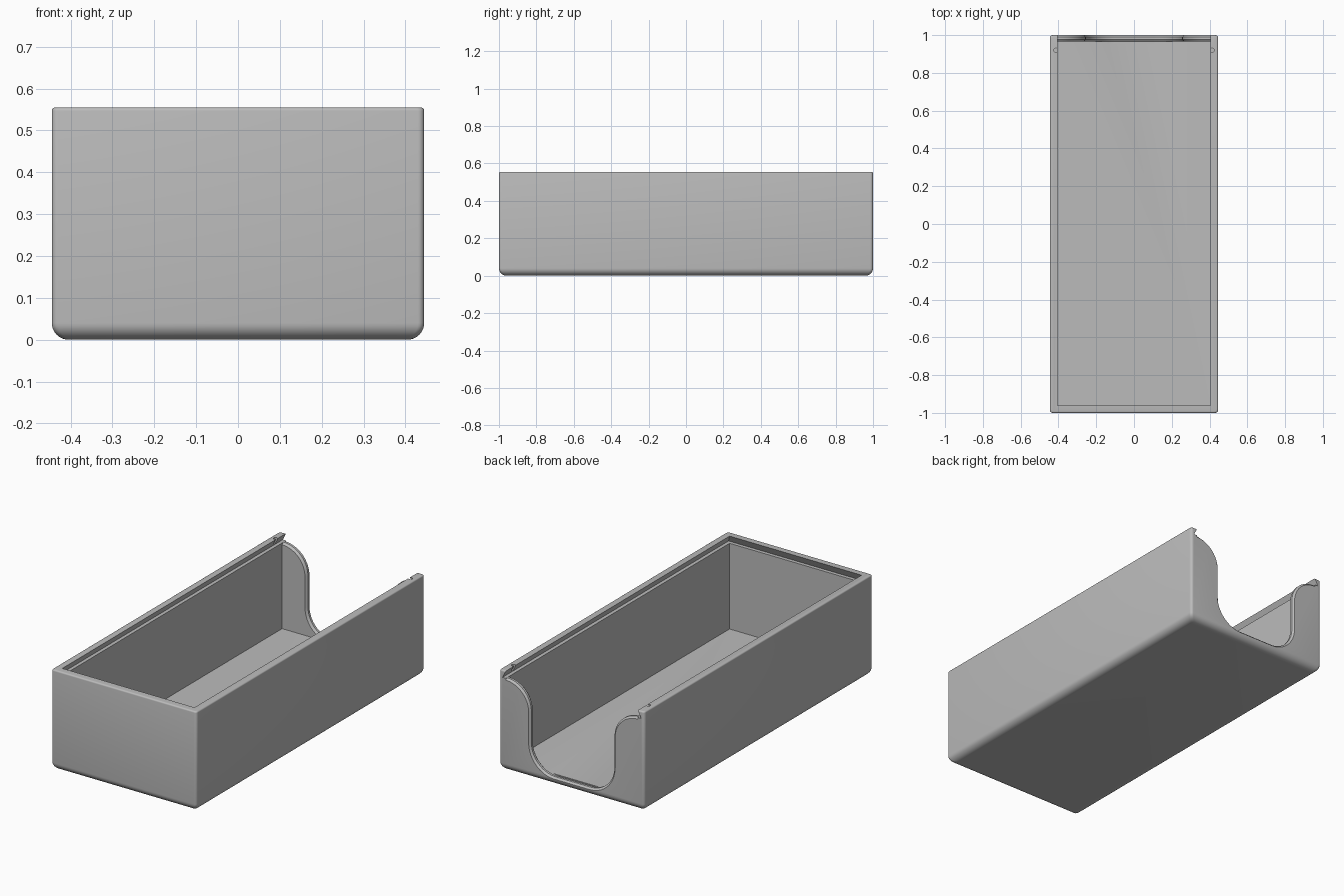
import bpy
import bmesh
import math
from math import cos, sin, pi

cube = bpy.data.objects.get("Cube")
if cube:
    bpy.data.objects.remove(cube, do_unlink=True)

HALF_X, HALF_Y, HEIGHT = 0.445, 1.0, 0.555
IN_X, IN_FRONT, IN_BACK = 0.405, -0.96, 0.965
FLOOR, LEDGE = 0.04, 0.515

grey = bpy.data.materials.new("plain grey")
grey.use_nodes = True
colour = (0.5, 0.5, 0.5, 1)
grey.diffuse_color = colour
grey.node_tree.nodes["Principled BSDF"].inputs["Base Color"].default_value = colour


def loft(name, rings):
    """Closed solid through rings of equal point count."""
    bm = bmesh.new()
    loops = [[bm.verts.new(p) for p in ring] for ring in rings]
    n = len(loops[0])
    for a, b in zip(loops, loops[1:]):
        for i in range(n):
            j = (i + 1) % n
            bm.faces.new((a[i], a[j], b[j], b[i]))
    bm.faces.new(loops[0][::-1])
    bm.faces.new(loops[-1])
    bmesh.ops.recalc_face_normals(bm, faces=bm.faces)
    mesh = bpy.data.meshes.new(name)
    bm.to_mesh(mesh)
    bm.free()
    mesh.materials.append(grey)
    obj = bpy.data.objects.new(name, mesh)
    bpy.context.collection.objects.link(obj)
    return obj


def rounded_ring(inset, z, radius=0.015, steps=5):
    points = []
    for k, (sx, sy) in enumerate(((1, 1), (-1, 1), (-1, -1), (1, -1))):
        for i in range(steps + 1):
            a = (k + i / steps) * pi / 2
            points.append((sx * (HALF_X - inset - radius) + radius * cos(a),
                           sy * (HALF_Y - inset - radius) + radius * sin(a), z))
    return points


def rect_ring(x, front, back, z):
    return [(-x, front, z), (x, front, z), (x, back, z), (-x, back, z)]


def cutout_ring(y, grow, steps=16):
    """Bell-shaped opening, enlarged by grow."""
    bend, low, high = 0.15, 0.195, 0.365
    half = []
    for i in range(steps + 1):
        a = -pi / 2 + i / steps * pi / 2
        r = bend + grow
        half.append((0.105 + r * cos(a), low + r * sin(a)))
    for i in range(steps + 1):
        a = pi - i / steps * pi / 2
        r = bend - grow
        half.append((0.405 + r * cos(a), high + r * sin(a)))
    half.append((0.405, 0.6))
    return [(x, y, z) for x, z in half] + [(-x, y, z) for x, z in reversed(half)]


def carve(target, cutter):
    mod = target.modifiers.new("carve", "BOOLEAN")
    mod.operation = "DIFFERENCE"
    mod.solver = "EXACT"
    mod.object = cutter
    bpy.context.view_layer.objects.active = target
    bpy.ops.object.modifier_apply(modifier=mod.name)
    bpy.data.objects.remove(cutter, do_unlink=True)


# Outer shell with a rounded bottom and a finely rounded rim
rings = []
for i in range(9):
    a = i / 8 * pi / 2
    rings.append(rounded_ring(0.04 * (1 - sin(a)), 0.04 * (1 - cos(a))))
for i in range(5):
    a = i / 4 * pi / 2
    rings.append(rounded_ring(0.008 * (1 - cos(a)), HEIGHT - 0.008 * (1 - sin(a))))
box = loft("sliding_lid_box", rings)

# Storage cavity
carve(box, loft("cavity_cutter", [
    rect_ring(IN_X, IN_FRONT, IN_BACK, FLOOR),
    rect_ring(IN_X, IN_FRONT, IN_BACK, 0.53)]))

# Dovetail lid groove, open at the back
under, top = 0.02, 0.045
slope = under / (HEIGHT - LEDGE)
over = slope * (top + LEDGE - HEIGHT)
carve(box, loft("groove_cutter", [
    rect_ring(IN_X + under, IN_FRONT - under, 1.1, LEDGE),
    rect_ring(IN_X - over, IN_FRONT + over, 1.1, LEDGE + top)]))

# Finger opening in the back wall with softened edges
soft = 0.01
sections = [(0.955, soft), (IN_BACK, soft)]
for i in range(1, 5):
    a = i / 4 * pi / 2
    sections.append((IN_BACK + soft * sin(a) * 1.2, soft * (1 - sin(a))))
for i in range(0, 5):
    a = i / 4 * pi / 2
    sections.append((HALF_Y - soft * cos(a), soft * (1 - cos(a))))
sections.append((1.05, soft))
carve(box, loft("opening_cutter", [cutout_ring(y, g) for y, g in sections]))

# Lid catch notches in both rails
for side in (-1, 1):
    circle = [(side * 0.414 + 0.011 * cos(i * pi / 8), 0.92 + 0.011 * sin(i * pi / 8))
              for i in range(16)]
    carve(box, loft("notch_cutter", [[(x, y, z) for x, y in circle]
                                     for z in (LEDGE + 0.002, 0.6)]))

bpy.ops.object.select_all(action="DESELECT")
box.select_set(True)
bpy.context.view_layer.objects.active = box
bpy.ops.object.shade_smooth_by_angle(angle=math.radians(30))
